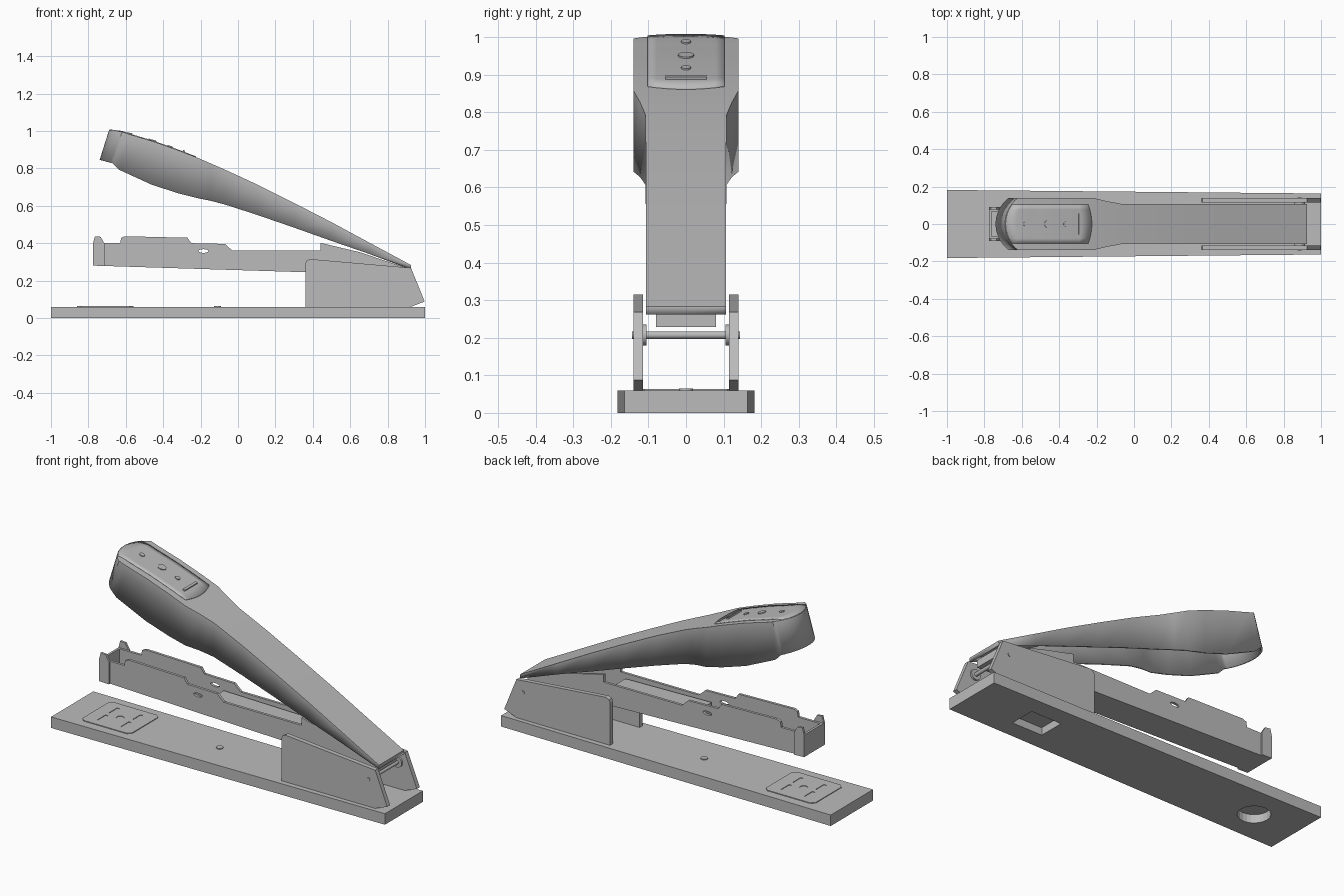
import bpy, bmesh, math
from mathutils import Vector

cube = bpy.data.objects.get("Cube")
if cube:
    bpy.data.objects.remove(cube)

grey = bpy.data.materials.new("satin grey")
grey.use_nodes = True
GREY = (0.5, 0.5, 0.5, 1)
grey.diffuse_color = GREY
grey.node_tree.nodes["Principled BSDF"].inputs["Base Color"].default_value = GREY


def finish(name, bm):
    bmesh.ops.recalc_face_normals(bm, faces=bm.faces)
    mesh = bpy.data.meshes.new(name)
    bm.to_mesh(mesh)
    bm.free()
    mesh.materials.append(grey)
    obj = bpy.data.objects.new(name, mesh)
    bpy.context.collection.objects.link(obj)
    return obj


def prism(name, outline, place, depth):
    """Extrude a 2D outline; place maps its points into 3D."""
    bm = bmesh.new()
    face = bm.faces.new([bm.verts.new(place(*p)) for p in outline])
    out = bmesh.ops.extrude_face_region(bm, geom=[face])
    moved = [v for v in out["geom"] if isinstance(v, bmesh.types.BMVert)]
    bmesh.ops.translate(bm, verts=moved, vec=depth)
    return finish(name, bm)


def side_plate(name, outline, y0, y1):
    return prism(name, outline, lambda x, z: (x, y0, z), (0, y1 - y0, 0))


def floor_plate(name, outline, z0, z1):
    return prism(name, outline, lambda x, y: (x, y, z0), (0, 0, z1 - z0))


def rect(x0, x1, y0, y1):
    return [(x0, y0), (x1, y0), (x1, y1), (x0, y1)]


def circle(x, y, r, n=24):
    return [(x + r * math.cos(i * math.tau / n), y + r * math.sin(i * math.tau / n))
            for i in range(n)]


def cut(obj, cutters):
    bpy.context.view_layer.objects.active = obj
    for c in cutters:
        mod = obj.modifiers.new("cut", "BOOLEAN")
        mod.operation, mod.solver, mod.object = "DIFFERENCE", "EXACT", c
        bpy.ops.object.modifier_apply(modifier=mod.name)
        bpy.data.objects.remove(c)


def smooth(obj, angle):
    bpy.ops.object.select_all(action="DESELECT")
    obj.select_set(True)
    bpy.context.view_layer.objects.active = obj
    bpy.ops.object.shade_smooth_by_angle(angle=math.radians(angle))


# Tapered base with recesses underneath
base = floor_plate("base", [(-1, -.182), (1, -.163), (1, .163), (-1, .182)], 0, .06)
cut(base, [floor_plate("square_recess", rect(.51, .69, -.07, .07), -.02, .04),
           floor_plate("round_recess", circle(-.74, 0, .08), -.02, .045)])
floor_plate("base_button", circle(-.11, 0, .018), .055, .065)

# Anvil plate with clipped corners and staple-forming slots
anvil = floor_plate("anvil_plate", [(-.84, -.13), (-.58, -.13), (-.56, -.11), (-.56, .11),
                                    (-.58, .13), (-.84, .13), (-.86, .11), (-.86, -.11)],
                    .055, .064)
slots = [floor_plate("slot", rect(x - .008, x + .008, y - .035, y + .035), .061, .07)
         for x in (-.78, -.64) for y in (-.05, .05)]
slots.append(floor_plate("anvil_hole", circle(-.71, 0, .02), .061, .07))
cut(anvil, slots)

# Hinge brackets
BRACKET = [(.36, .06), (.36, .29), (.366, .306), (.385, .315), (.925, .268),
           (.998, .088), (.925, .06)]
for side, s in (("right", -1), ("left", 1)):
    side_plate(side + "_bracket", BRACKET, s * .115, s * .14)

# Hinge pin and its bosses
for name, r, y0, y1 in (("hinge_pin", .01, -.143, .143),
                        ("right_pin_boss", .028, -.118, -.105),
                        ("left_pin_boss", .028, .105, .118)):
    smooth(side_plate(name, circle(.885, .207, r), y0, y1), 40)

# Staple magazine: two stepped walls, a floor and a front box
WALL = [(-.775, .28), (-.775, .4), (-.63, .4), (-.625, .428), (-.605, .437), (-.27, .429),
        (-.25, .4), (-.07, .396), (-.03, .36), (.44, .36), (.44, .402), (.65, .352),
        (.9, .268), (.9, .228)]
for side, s in (("right", -1), ("left", 1)):
    wall = side_plate(side + "_magazine_wall", WALL, s * .066, s * .08)
    slot = [(-.185 + .027 * math.cos(a * math.tau / 12), .358 + .01 * math.sin(a * math.tau / 12))
            for a in range(12)]
    cut(wall, [side_plate("wall_slot", slot, s * .05, s * .1)])
    side_plate(side + "_front_cheek", [(-.775, .28), (-.775, .4), (-.765, .437), (-.735, .434),
                                       (-.715, .4), (-.715, .278)], s * .078, s * .09)
side_plate("magazine_floor", [(-.775, .28), (-.775, .293), (.9, .241), (.9, .228)], -.07, .07)
side_plate("magazine_end", [(.888, .229), (.888, .268), (.9, .268), (.9, .229)], -.07, .07)
side_plate("magazine_front", [(-.775, .28), (-.775, .4), (-.762, .4), (-.762, .28)], -.085, .085)
side_plate("staple_follower", [(-.12, .27), (-.12, .35), (.4, .34), (.4, .255)], -.05, .05)

# Pressing arm: each station is top x, top z, bottom x, bottom z, half width
stations = []
for deg in (4, 12, 21, 30, 39, 47, 53):
    a = math.radians(deg)
    back = .175 * (1 - math.cos(a))
    stations.append((-.69 + back, 1.005 - .13 * back, -.74 + back, .846 - .27 * back,
                     .175 * math.sin(a)))
stations += [(-.58, .982, -.635, .792, .14), (-.45, .943, -.46, .712, .14),
             (-.32, .897, -.32, .667, .14), (-.22, .858, -.22, .642, .14),
             (-.145, .826, -.145, .627, .122), (-.07, .793, -.07, .607, .108),
             (.1, .715, .1, .552, .107), (.3, .615, .3, .483, .107),
             (.5, .512, .5, .412, .107), (.7, .404, .7, .343, .107),
             (.925, .283, .925, .262, .107)]
bm = bmesh.new()
rows = []
for xt, zt, xb, zb, w in stations:
    rows.append([bm.verts.new(p) for p in
                 ((xb, -w, zb), (xt, -w, zt), (xt, w, zt), (xb, w, zb))])
for a, b in zip(rows, rows[1:]):
    for i in range(3):
        bm.faces.new((a[i], a[i + 1], b[i + 1], b[i]))
bm.faces.new(rows[0])
bm.faces.new(rows[-1])
arm = finish("pressing_arm", bm)
shell = arm.modifiers.new("shell", "SOLIDIFY")
shell.thickness, shell.offset = .012, -1
smooth(arm, 22)


def arm_top(x):
    for a, b in zip(stations, stations[1:]):
        if a[0] <= x <= b[0]:
            return a[1] + (b[1] - a[1]) * (x - a[0]) / (b[0] - a[0])
    return stations[0][1]


def on_arm(name, outline, lift=.006):
    """Thin plate that follows the top of the arm."""
    return prism(name, outline, lambda x, y: (x, y, arm_top(x) - .001),
                 Vector((.3, 0, 1)).normalized() * lift)


# Head plate in strips, ending in a shallow arc
bm = bmesh.new()
N = 8
strips = []
for j in range(N + 1):
    y = -.103 + .206 * j / N
    x0 = -.69 + .175 - math.sqrt(.175 ** 2 - y * y) + .004
    x1 = -.225 - 1.8 * y * y
    strips.append([bm.verts.new((x, y, arm_top(x) + .004))
                   for x in [x0 + (x1 - x0) * k / N for k in range(N + 1)]])
for a, b in zip(strips, strips[1:]):
    for k in range(N):
        bm.faces.new((a[k], a[k + 1], b[k + 1], b[k]))
plate = finish("head_plate", bm)
for f in plate.data.polygons:
    if f.normal.z < 0:
        plate.data.flip_normals()
        break
thick = plate.modifiers.new("thickness", "SOLIDIFY")
thick.thickness, thick.offset = .006, -1
smooth(plate, 30)

# Rivets and thumb ridge on the head
for label, x, r in (("front", -.58, .013), ("middle", -.46, .021), ("rear", -.365, .013)):
    on_arm(label + "_rivet", circle(x, 0, r, 16), .009)
on_arm("thumb_ridge", rect(-.297, -.285, -.055, .055), .012)
